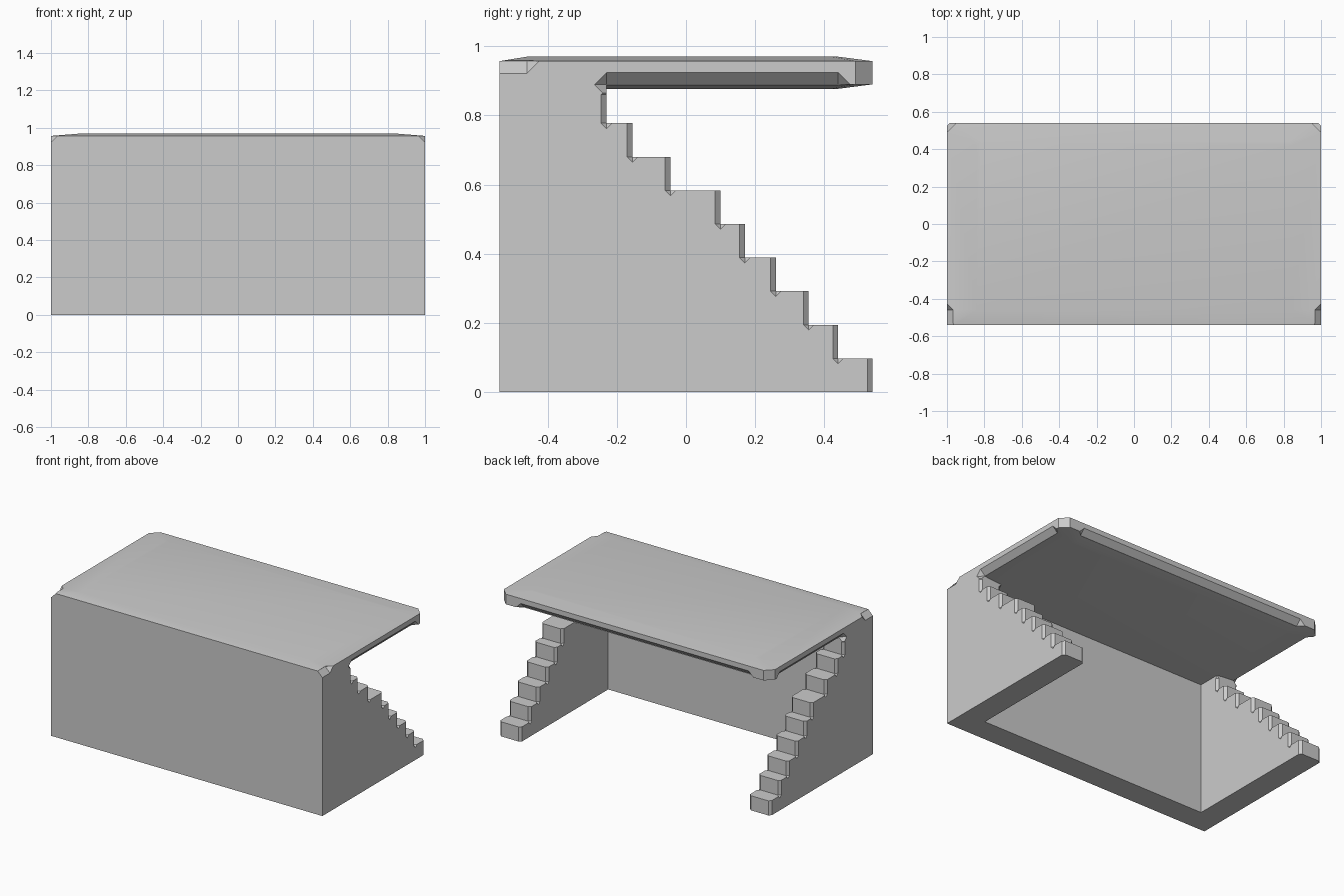
import bpy, bmesh
from mathutils import Vector

if "Cube" in bpy.data.objects:
    bpy.data.objects.remove(bpy.data.objects["Cube"])

X, Y, T = 1.0, 0.54, 0.16          # half width, half depth, wall thickness
STEP_EDGES = [.54, .44, .355, .26, .17, .10, -.045, -.155, -.23]
RISE = 0.0972


def make_object(name, bm):
    bmesh.ops.recalc_face_normals(bm, faces=bm.faces)
    me = bpy.data.meshes.new(name)
    bm.to_mesh(me)
    bm.free()
    ob = bpy.data.objects.new(name, me)
    bpy.context.collection.objects.link(ob)
    return ob


def loft(name, rings):
    bm = bmesh.new()
    loops = [[bm.verts.new(p) for p in r] for r in rings]
    n = len(loops[0])
    for a, b in zip(loops, loops[1:]):
        for i in range(n):
            j = (i + 1) % n
            bm.faces.new((a[i], a[j], b[j], b[i]))
    bm.faces.new(loops[0])
    bm.faces.new(loops[-1])
    return make_object(name, bm)


def rod(bm, p, q, r):
    """Diamond-section rod with pyramid tips, used to chamfer an edge."""
    p, q = Vector(p), Vector(q)
    d = (q - p).normalized()
    u = Vector((d.y, d.z, d.x))
    v = d.cross(u)
    offs = [u * r, v * r, -u * r, -v * r]
    a = [bm.verts.new(p + o) for o in offs]
    b = [bm.verts.new(q + o) for o in offs]
    ta, tb = bm.verts.new(p - d * r), bm.verts.new(q + d * r)
    for i in range(4):
        j = (i + 1) % 4
        bm.faces.new((a[i], a[j], b[j], b[i]))
        bm.faces.new((a[i], a[j], ta))
        bm.faces.new((b[i], b[j], tb))


def boolean(ob, other, op):
    m = ob.modifiers.new(op.lower(), 'BOOLEAN')
    m.operation, m.object, m.solver = op, other, 'EXACT'
    m.use_self = op == 'DIFFERENCE'
    bpy.ops.object.select_all(action='DESELECT')
    bpy.context.view_layer.objects.active = ob
    ob.select_set(True)
    bpy.ops.object.modifier_apply(modifier=m.name)
    bpy.data.objects.remove(other)


# roof slab: gently domed both ways, back corners clipped
def roof_ring(x, y0, y1, c, z):
    return [(-x, y0, z), (x, y0, z), (x, y1 - c, z),
            (x - c, y1, z), (c - x, y1, z), (-x, y1 - c, z)]


shelter = loft("stepped_shelter", [
    roof_ring(.84, -.46, .44, .02, .877), roof_ring(X, -Y, Y, .05, .89),
    roof_ring(X, -Y, Y, .05, .957), roof_ring(.84, -.46, .44, .02, .97)])

# stair-shaped side walls
profile = [(-Y, 0)]
for i, y in enumerate(STEP_EDGES):
    top = RISE * (i + 1) if i < 8 else .91
    profile += [(y, RISE * i), (y, top)]
profile.append((-Y, .91))
for s in (-1, 1):
    wall = loft("side_wall", [[(s * x, y, z) for y, z in profile] for x in (X - T, X)])
    boolean(shelter, wall, 'UNION')

# front wall
front = loft("front_wall", [[(-.92, -Y, z), (.92, -Y, z), (.92, T - Y, z), (-.92, T - Y, z)]
                            for z in (0, .91)])
boolean(shelter, front, 'UNION')

# edge chamfers on steps, roof underside and front top corners
bm = bmesh.new()
for s in (-1, 1):
    for i, y in enumerate(STEP_EDGES):
        low = RISE * i if i else -.05
        high = RISE * (i + 1) + .02 if i < 8 else .86
        for x in (X, X - T):
            rod(bm, (s * x, y, low), (s * x, y, high), .0155)
    rod(bm, (s * X, -.23, .889), (s * X, .44, .889), .035)
    rod(bm, (s * X, -.62, .957), (s * X, -.46, .957), .035)
rod(bm, (-.84, Y, .889), (.84, Y, .889), .035)
boolean(shelter, make_object("chamfer_cutter", bm), 'DIFFERENCE')

bpy.ops.object.shade_smooth_by_angle(angle=0.4)
